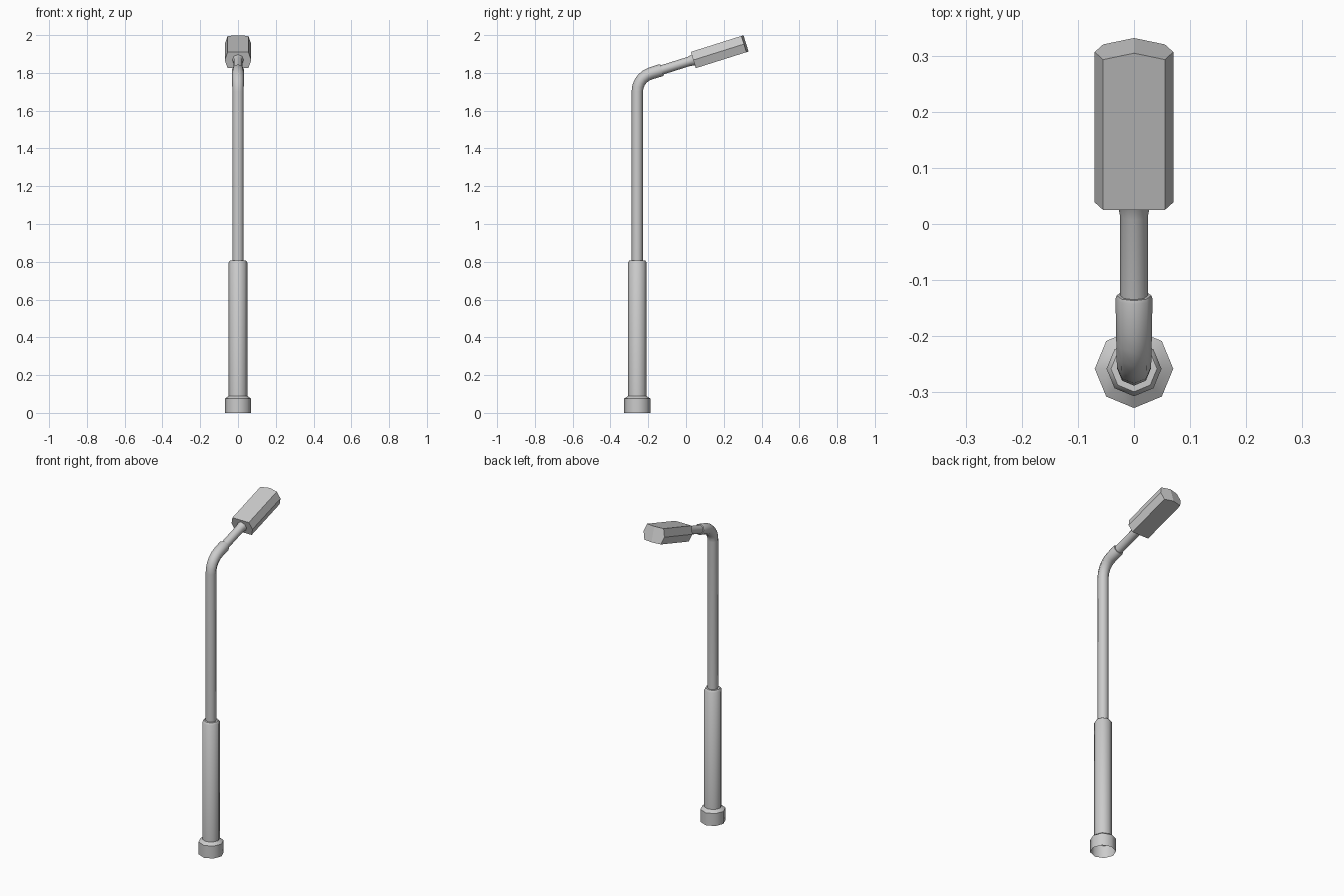
import bpy
from math import sin, cos, radians, pi

if "Cube" in bpy.data.objects:
    bpy.data.objects.remove(bpy.data.objects["Cube"])

TILT = radians(17.5)            # arm and lamp head slope
POLE_Y = -0.258
HEAD = (0.0385, 1.868)          # (y, z) centre of the near end of the head
UP = pi / 2


def make_object(name, verts, faces, smooth=None):
    mesh = bpy.data.meshes.new(name)
    mesh.from_pydata(verts, [], faces)
    obj = bpy.data.objects.new(name, mesh)
    bpy.context.collection.objects.link(obj)
    bpy.ops.object.select_all(action='DESELECT')
    obj.select_set(True)
    bpy.context.view_layer.objects.active = obj
    if smooth:
        bpy.ops.object.shade_smooth_by_angle(angle=radians(smooth))
    return obj


def tube(name, rings, n=8):
    """Open eight-sided tube through rings of (y, z, direction, radius)."""
    verts, faces = [], []
    for y, z, d, r in rings:
        for k in range(n):
            a = 2 * pi * k / n
            v = r * sin(a)
            verts.append((r * cos(a), y - sin(d) * v, z + cos(d) * v))
    for i in range(len(rings) - 1):
        for k in range(n):
            j = (k + 1) % n
            faces.append((i * n + k, (i + 1) * n + k, (i + 1) * n + j, i * n + j))
    return make_object(name, verts, faces, 46)


def along(s):
    """Point on the arm axis, s measured from the near end of the head."""
    return HEAD[0] + s * cos(TILT), HEAD[1] + s * sin(TILT)


# Base collar and thick lower column
tube("base_column", [(POLE_Y, z, UP, r) for z, r in
     [(0, .07), (.075, .07), (.09, .049), (.797, .049), (.808, .041), (.808, .028)]])

# Upper pole with bend, ending in a socket for the arm
R = 0.10
corner_z = HEAD[1] + (POLE_Y - HEAD[0]) * sin(TILT) / cos(TILT)
turn = UP - TILT
start_z = corner_z - R * sin(turn / 2) / cos(turn / 2)
rings = [(POLE_Y, .80, UP, .03), (POLE_Y, start_z, UP, .03)]
for i in range(1, 6):
    a = turn * i / 5
    rings.append((POLE_Y + R * (1 - cos(a)), start_z + R * sin(a), UP - a, .03 + .0004 * i))
for s, r in [(-.180, .033), (-.174, .031), (-.174, .024)]:
    rings.append((*along(s), TILT, r))
tube("upper_pole", rings)

# Thin arm flaring slightly where it meets the head
tube("arm", [(*along(s), TILT, r) for s, r in
     [(-.19, .025), (-.025, .025), (-.008, .028), (.002, .031)]])

# Hexagonal lamp head with a shallow bowed far end
section = [(.055, -.045), (.07, 0), (.055, .045), (0, .045),
           (-.055, .045), (-.07, 0), (-.055, -.045), (0, -.045)]
verts = []
for s, bow in [(0, 0), (.281, .012)]:
    for x, v in section:
        y, z = along(s + (bow if x == 0 else 0))
        verts.append((x, y - sin(TILT) * v, z + cos(TILT) * v))
faces = [(k, k + 8, (k + 1) % 8 + 8, (k + 1) % 8) for k in range(8)]
faces = [f[::-1] for f in faces]
faces += [tuple(range(7, -1, -1)), (15, 8, 9, 10, 11), (11, 12, 13, 14, 15)]
head = make_object("lamp_head", verts, faces)

# Consistent outward normals
for obj in list(bpy.context.collection.objects):
    bpy.context.view_layer.objects.active = obj
    bpy.ops.object.mode_set(mode='EDIT')
    bpy.ops.mesh.select_all(action='SELECT')
    bpy.ops.mesh.normals_make_consistent(inside=False)
    bpy.ops.object.mode_set(mode='OBJECT')
